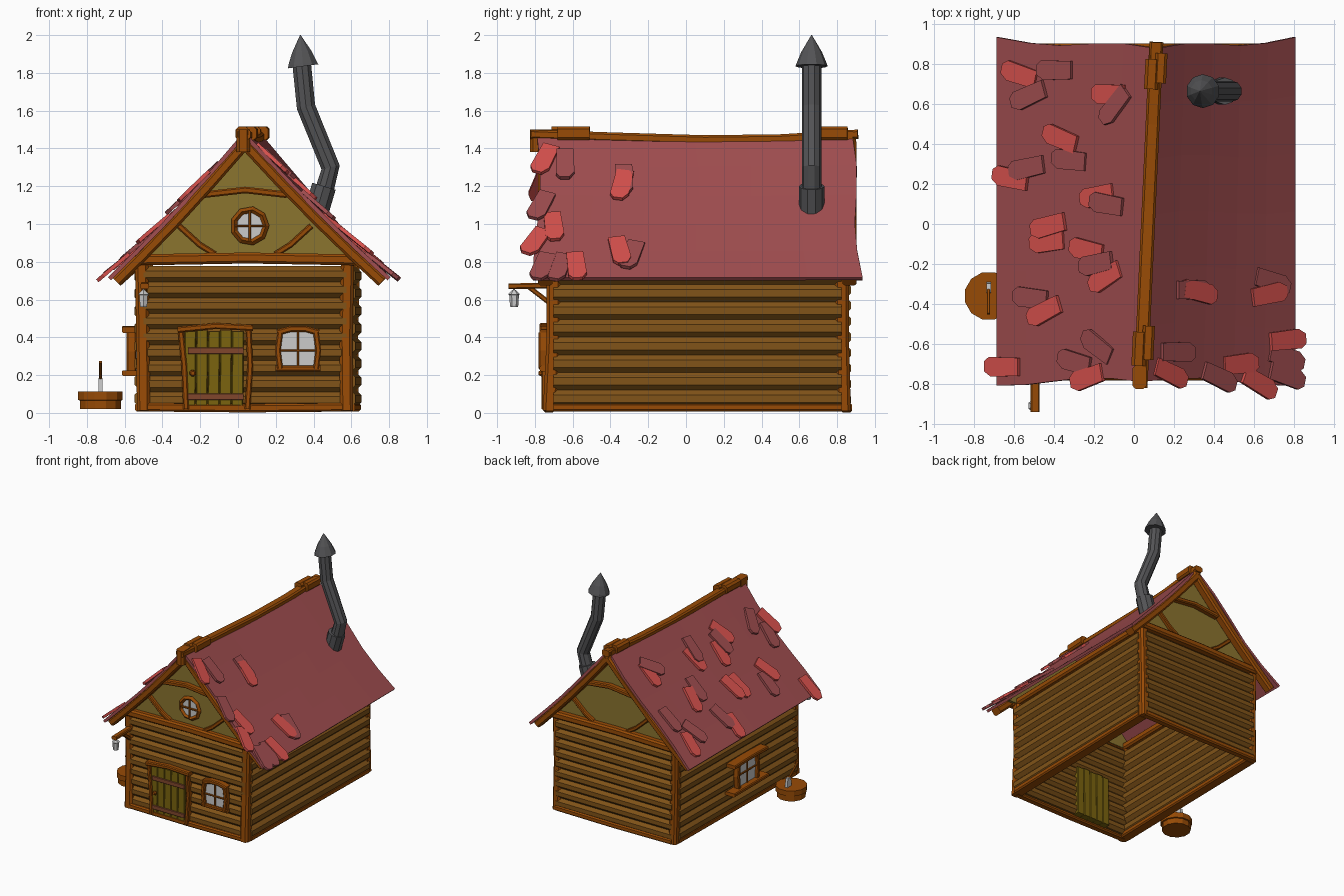
import bpy, bmesh, math
from mathutils import Vector, Matrix

if "Cube" in bpy.data.objects:
    bpy.data.objects.remove(bpy.data.objects["Cube"])

def mat(name, r, g, b):
    m = bpy.data.materials.new(name)
    m.diffuse_color = [(c / 255) ** 2.2 for c in (r, g, b)] + [1]
    m.use_nodes = True
    m.node_tree.nodes["Principled BSDF"].inputs["Base Color"].default_value = m.diffuse_color
    return m

WOOD = mat("beam_wood", 150, 76, 14)
LOG = mat("log_wood", 128, 84, 30)
PLASTER = mat("plaster", 138, 116, 50)
DOOR = mat("door_wood", 122, 100, 22)
HINGE = mat("hinge_brown", 128, 72, 48)
ROOF = mat("roof_red", 158, 78, 80)
TILE = mat("tile_bright", 214, 82, 78)
STEEL = mat("dark_metal", 84, 84, 86)
Y, Z, X = Vector((0, 1, 0)), Vector((0, 0, 1)), Vector((1, 0, 0))
I4 = Matrix.Identity(4)

def finish(name, bm, m, M=I4):
    bmesh.ops.recalc_face_normals(bm, faces=bm.faces)
    me = bpy.data.meshes.new(name)
    bm.to_mesh(me)
    bm.free()
    o = bpy.data.objects.new(name, me)
    bpy.context.collection.objects.link(o)
    o.matrix_world = M
    if m:
        me.materials.append(m)
    return o

def rect(w, d, c=0.22):
    """Rectangle with chamfered corners; w across, d along the sweep normal."""
    a, b, k = w / 2, d / 2, min(w, d) * c
    return [(a, b - k), (a - k, b), (k - a, b), (-a, b - k),
            (-a, k - b), (k - a, -b), (a - k, -b), (a, k - b)]

def circ(r, n=8):
    return [(r * math.cos(math.tau * (i + .5) / n), r * math.sin(math.tau * (i + .5) / n)) for i in range(n)]

def sweep(name, pts, n, sec, m, scales=None, M=I4):
    """Sweep a closed section along a polyline; n stays the section's second axis."""
    bm = bmesh.new()
    pts = [Vector(p) for p in pts]
    rings = []
    for i, p in enumerate(pts):
        t = (pts[min(i + 1, len(pts) - 1)] - pts[max(i - 1, 0)]).normalized()
        w = t.cross(n).normalized()
        v = w.cross(t)
        s = scales[i] if scales else 1
        rings.append([bm.verts.new(p + (w * a + v * b) * s) for a, b in sec])
    k = len(sec)
    for r0, r1 in zip(rings, rings[1:]):
        for j in range(k):
            bm.faces.new((r0[j], r0[(j + 1) % k], r1[(j + 1) % k], r1[j]))
    bm.faces.new(rings[0])
    bm.faces.new(rings[-1])
    return finish(name, bm, m, M)

def prism(name, pts, depth, m, M=I4):
    """Extrude a 2D outline along local z, centred."""
    bm = bmesh.new()
    lo, hi = ([bm.verts.new((a, b, z)) for a, b in pts] for z in (-depth / 2, depth / 2))
    k = len(pts)
    bm.faces.new(lo)
    bm.faces.new(hi)
    for j in range(k):
        bm.faces.new((lo[j], lo[(j + 1) % k], hi[(j + 1) % k], hi[j]))
    return finish(name, bm, m, M)

def upright(x, y, z):
    """Frame for outlines drawn in the x-z plane."""
    return Matrix.Translation((x, y, z)) @ Matrix.Rotation(math.pi / 2, 4, 'X')

# Roof surface: the ridge drifts to the right towards the back
def ridge_x(y):
    return 0.07 + 0.046 * y

def roof_pt(side, s, y):
    ex = -0.68 if side < 0 else 0.80
    t = (y + 0.8) / 1.7
    sag = 0.07 * t * (1 - t) * (1 - s) + 0.02 * math.sin(math.pi * s)
    return Vector((ridge_x(y) * (1 - s) + ex * s, y, 1.475 - 0.765 * s - sag))

for side, nm in ((-1, "left"), (1, "right")):
    bm = bmesh.new()
    g = []
    for i in range(6):
        s = i / 5
        y0, y1 = -0.79 + 0.02 * math.sin(5 * s), 0.88 + 0.045 * s + 0.015 * math.sin(7 * s)
        g.append([bm.verts.new(roof_pt(side, s, y0 + (y1 - y0) * j / 6)) for j in range(7)])
    for i in range(5):
        for j in range(6):
            bm.faces.new((g[i][j], g[i + 1][j], g[i + 1][j + 1], g[i][j + 1]))
    o = finish("roof_" + nm, bm, ROOF)
    md = o.modifiers.new("thickness", 'SOLIDIFY')
    md.thickness, md.offset = 0.022, 0

# Loose tiles: x, y, turn in degrees, bright or dull
TILES = [(-.56, .75, 15, 1), (-.38, .77, 0, 0), (-.51, .64, -20, 0), (-.11, .65, 0, 1), (-.08, .59, -45, 0),
         (-.35, .43, 18, 1), (-.31, .32, 5, 0), (-.52, .28, -10, 0), (-.60, .23, 10, 1), (-.17, .14, -10, 1),
         (-.12, .10, 8, 0), (-.41, -.01, -12, 1), (-.42, -.09, -5, 1), (-.22, -.13, 10, 1), (-.17, -.20, -10, 0),
         (-.13, -.27, -25, 1), (-.50, -.37, 5, 0), (-.43, -.44, -22, 1), (-.17, -.61, 30, 0),
         (-.28, -.69, 12, 0), (-.64, -.715, 0, 1), (-.22, -.77, -15, 1),
         (.28, -.33, 0, 0), (.31, -.34, -10, 1), (.68, -.29, -15, 0), (.66, -.35, 10, 1), (.75, -.58, 5, 1),
         (.75, -.67, -15, 0), (.75, -.76, -15, 0), (.61, -.80, -25, 1), (.52, -.70, 5, 1), (.41, -.77, -20, 0),
         (.20, -.64, 0, 0), (.17, -.75, -20, 1)]
L, W = 0.22, 0.09
for i, (x, y, turn, bright) in enumerate(TILES):
    side = -1 if x < ridge_x(y) else 1
    s = (x - ridge_x(y)) / ((-0.68 if side < 0 else 0.80) - ridge_x(y))
    u = (roof_pt(side, s + .05, y) - roof_pt(side, s - .05, y)).normalized()
    nrm = u.cross(Y) * (1 if u.cross(Y).z > 0 else -1)
    a = math.radians(turn)
    d = (u * math.cos(a) + Y * math.sin(a) + nrm * 0.07).normalized()
    v = nrm.cross(d).normalized()
    n2 = d.cross(v)
    M = Matrix((d, v, n2)).transposed().to_4x4()
    M.translation = roof_pt(side, s, y) + nrm * (0.022 + 0.004 * (i % 3))
    prism("roof_tile", [(-L / 2, -W / 2), (-L / 2, W / 2), (L * .3, W * .55), (L / 2, W * .25),
                        (L / 2, -W * .3), (L * .36, -W * .55)], 0.02, TILE if bright else ROOF, M)

# Ridge beam, its saddles and the front end block
sweep("ridge_beam", [(ridge_x(y), y, z) for y, z in ((-.82, 1.475), (-.4, 1.46), (.1, 1.445), (.5, 1.45), (.91, 1.475))],
      Z, rect(0.07, 0.05), WOOD)
for y, l in ((-.615, .17), (.76, .15)):
    for dx, dy, w in ((-.02, -.01, .07), (.025, .02, .06)):
        x = ridge_x(y) + dx
        sweep("ridge_saddle", [(x, y + dy - l / 2, 1.48), (x + .008, y + dy + l / 2, 1.48)], Z, rect(w, .07), WOOD)
sweep("ridge_end_block", [(.028, -.765, 1.38), (.028, -.765, 1.5)], Y, rect(.07, .12), WOOD)
sweep("ridge_end_block_back", [(.11, .86, 1.39), (.11, .86, 1.49)], Y, rect(.07, .08), WOOD)

# Log walls, posts, sills and plates
YF, YB = -0.70, 0.825
XL, XR = (-.50, -.475), (.575, .605)
for i in range(9):
    z = 0.07 + i * 0.083
    for y, k, nm in ((YF, 0, "front"), (YB, 1, "back")):
        sweep(nm + "_log", [(XL[k], y + .005, z), (XR[k], y + .005, z)], Y, circ(.046), LOG)
for i in range(8):
    z = 0.075 + i * 0.093
    for xs, nm in ((XL, "left"), (XR, "right")):
        sweep(nm + "_log", [(xs[0], YF, z), (xs[1], YB, z)], Z, circ(.052), LOG)
for k, y in ((0, YF), (1, YB)):
    for xs, lean in ((XL, -.01), (XR, .005)):
        x = xs[k]
        sweep("corner_post", [(x, y - (.02 if k == 0 else -.01), .01), (x - .004, y, .4), (x + lean, y, .79)],
              Y, rect(.07, .075), WOOD)
    yo = y + (-.025 if k == 0 else .025)
    sweep("ground_beam", [(XL[k], yo, .03), (.05, yo, .025), (XR[k], yo, .03)], Y, rect(.045, .06), WOOD)
    sweep("gable_beam", [(XL[k] - .05, yo, .81), (.05, yo, .82), (XR[k] + .05, yo, .81)], Y, rect(.058, .07), WOOD)
for xs in (XL, XR):
    sweep("side_ground_beam", [(xs[0], YF, .03), (xs[1], YB, .03)], Z, rect(.09, .045), WOOD)
    sweep("side_plate", [(xs[0], YF, .82), (xs[1], YB, .82)], Z, rect(.07, .06), WOOD)

# Gables: plaster, barge boards, collar tie and curved braces
for k, y, out in ((0, -.70, -1), (1, .82, 1)):
    rx, yo = ridge_x(y), y + out * .035
    prism("gable_plaster", [(-.57, .8), (.68, .8), (rx, 1.43)], .03, PLASTER, upright(0, y, 0))
    for side in (-1, 1):
        pts = [roof_pt(side, s, y + out * .045) - Z * .05 for s in (0, .25, .5, .75, .95)]
        sweep("barge_board", pts, Y, rect(.058, .075), WOOD)
        b = rx + side * .02
        sweep("gable_brace", [(b + side * .14, yo - out * .01, .84), (b + side * .22, yo - out * .01, .89),
                              (b + side * .33, yo - out * .01, .99)], Y, rect(.03, .04), WOOD)
    sweep("collar_tie", [(rx - .22, yo, 1.155), (rx, yo, 1.18), (rx + .22, yo, 1.155)], Y, rect(.035, .05), WOOD)

# Round gable window
bpy.ops.mesh.primitive_torus_add(major_segments=9, minor_segments=4, major_radius=.086, minor_radius=.018,
                                 location=(.062, -.725, .99), rotation=(math.pi / 2, 0, 0))
ring = bpy.context.object
ring.name = "round_window_frame"
ring.data.materials.append(WOOD)
prism("round_window_glass", circ(.083, 9), .03, None, upright(.062, -.712, .99))
sweep("round_window_bar", [(.062, -.73, .91), (.062, -.73, 1.07)], Y, rect(.012, .02), WOOD)
sweep("round_window_bar", [(-.018, -.73, .99), (.142, -.73, .99)], Y, rect(.012, .02), WOOD)

# Wall windows, drawn facing -y around their centre
def window(name, M, w, h, arch, over, d):
    a, b = w / 2, h / 2
    prism(name + "_glass", [(-a, -b), (a, -b), (a, b), (0, b + arch), (-a, b)], .04, None, M @ upright(0, 0, 0))
    for sx in (-1, 1):
        sweep(name + "_jamb", [(sx * a, -.02, -b), (sx * (a + .012), -.02, 0), (sx * a, -.02, b)],
              Y, rect(.03, .05), WOOD, M=M)
    sweep(name + "_head", [(-a - over, -d / 2 + .02, b), (-a * .4, -d / 2 + .02, b + arch),
                           (a * .4, -d / 2 + .02, b + arch), (a + over, -d / 2 + .02, b)], Y, rect(.032, d), WOOD, M=M)
    sweep(name + "_sill", [(-a - over - .01, -d / 2 + .02, -b), (a + over + .01, -d / 2 + .02, -b)], Y, rect(.03, d), WOOD, M=M)
    sweep(name + "_bar", [(0, -.02, -b), (0, -.02, b + arch)], Y, rect(.012, .02), WOOD, M=M)
    sweep(name + "_bar", [(-a, -.02, 0), (a, -.02, 0)], Y, rect(.012, .02), WOOD, M=M)

window("front_window", Matrix.Translation((.318, -.735, .33)), .19, .19, .02, .015, .06)
window("left_window", Matrix.Translation((-.545, 0, .325)) @ Matrix.Rotation(-math.pi / 2, 4, 'Z'), .24, .23, .005, .1, .09)

# Door: planks, frame, hinges and knob
for i in range(5):
    x = -.252 + i * .063
    sweep("door_plank", [(x - .004, -.695, .025), (x, -.695, .43 + .006 * (i % 2))], Y, rect(.062, .115, .08), DOOR)
sweep("door_jamb", [(-.275, -.735, .02), (-.285, -.735, .25), (-.305, -.735, .45)], Y, rect(.03, .06), WOOD)
sweep("door_jamb", [(.05, -.735, .02), (.065, -.735, .25), (.055, -.735, .45)], Y, rect(.03, .06), WOOD)
sweep("door_lintel", [(-.32, -.74, .44), (-.12, -.74, .46), (.08, -.74, .45)], Y, rect(.032, .07), WOOD)
for z in (.085, .328):
    sweep("door_hinge", [(-.265, -.755, z), (.03, -.755, z)], Y, rect(.035, .012), HINGE)
sweep("door_knob", [(-.24, -.75, .21), (-.24, -.765, .21), (-.24, -.78, .21)], Z, circ(.018), WOOD, (.6, 1, .6))

# Crooked stove pipe with collar and cap
sweep("chimney_pipe", [(x, .665, z) for x, z in ((.42, 1.04), (.455, 1.17), (.49, 1.3), (.36, 1.62), (.335, 1.87))],
      Y, circ(.052, 10), STEEL)
sweep("chimney_collar", [(.405, .665, 1.03), (.455, .665, 1.2)], Y, circ(.068, 10), STEEL)
sweep("chimney_cap", [(.345, .665, 1.835), (.343, .665, 1.85), (.338, .665, 1.91), (.33, .665, 2.0)],
      Y, circ(1, 10), STEEL, (.085, .08, .055, .002))

# Lantern on its bracket
sweep("lantern_bracket", [(-.495, -.70, .675), (-.495, -.94, .67)], Z, rect(.045, .03), WOOD)
sweep("lantern_brace", [(-.495, -.72, .58), (-.495, -.83, .665)], X, rect(.025, .03), WOOD)
sweep("lantern_hook", [(-.5, -.91, .64), (-.5, -.91, .67)], Y, circ(.006, 6), None)
sweep("lantern", [(-.5, -.91, z) for z in (.56, .568, .625, .628, .65)], Y, circ(1, 6), None, (.019, .022, .026, .032, .01))

# Chopping stump with axe
SX, SY = -.728, -.36
sweep("stump", [(SX, SY, z) for z in (.02, .065, .068, .112)], Y, circ(1, 12), WOOD, (.112, .112, .122, .122))
sweep("axe_handle", [(SX, -.31, .165), (SX, -.45, .27)], X, rect(.014, .016), WOOD)
prism("axe_head", [(-.025, .1), (.03, .1), (.022, .185), (-.022, .185)], .022, None,
      Matrix.Translation((SX, -.32, 0)) @ Matrix.Rotation(math.pi / 2, 4, 'Z') @ Matrix.Rotation(math.pi / 2, 4, 'X'))
